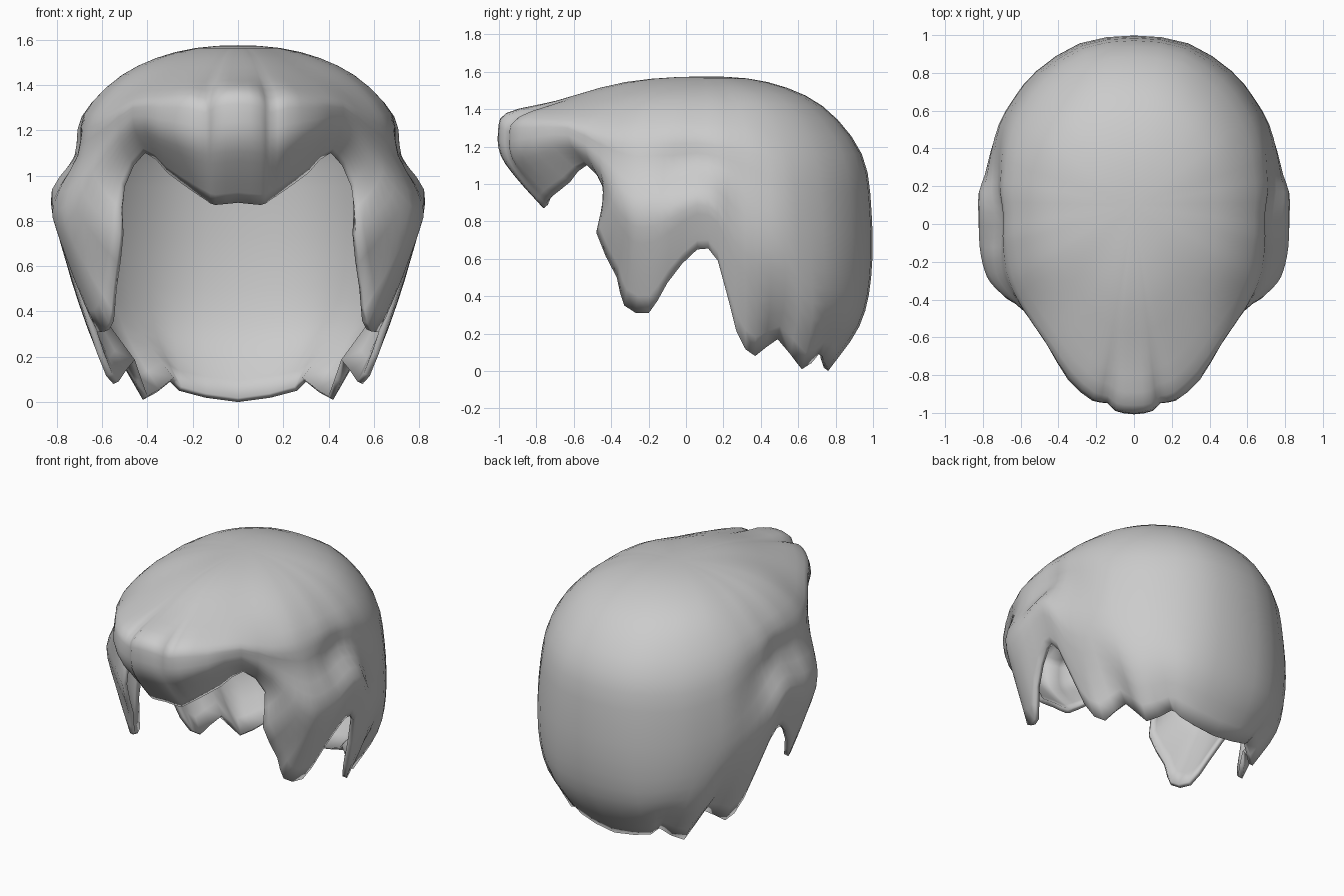
import bpy, bmesh
from mathutils import Vector as V

if "Cube" in bpy.data.objects:
    bpy.data.objects.remove(bpy.data.objects["Cube"])

CROWN = V((0, 0.1, 1.575))

# Each column of hair, front to back: shoulder, bulge, hem
FRINGE = [
    ((0.02, -0.96, 1.38), (0, -0.99, 1.15), (0, -0.77, 0.88)),
    ((0.09, -0.95, 1.37), (0.10, -0.97, 1.14), (0.10, -0.76, 0.87)),
    ((0.14, -0.91, 1.34), (0.14, -0.93, 1.13), (0.14, -0.75, 0.89)),
    ((0.21, -0.89, 1.36), (0.22, -0.92, 1.15), (0.20, -0.72, 0.93)),
    ((0.33, -0.78, 1.35), (0.35, -0.81, 1.19), (0.31, -0.62, 1.01)),
    ((0.45, -0.61, 1.34), (0.46, -0.62, 1.22), (0.41, -0.53, 1.10)),
]
FRINGE[0] = ((0, -0.96, 1.38),) + FRINGE[0][1:]
SIDEBURN = [
    ((0.57, -0.44, 1.28), (0.58, -0.46, 1.09), (0.50, -0.43, 0.95)),
    ((0.63, -0.32, 1.27), (0.69, -0.38, 0.95), (0.52, -0.48, 0.74)),
    ((0.65, -0.25, 1.27), (0.76, -0.31, 0.87), (0.55, -0.37, 0.50)),
    ((0.66, -0.20, 1.27), (0.79, -0.25, 0.85), (0.57, -0.33, 0.35)),
    ((0.67, -0.14, 1.27), (0.81, -0.17, 0.86), (0.62, -0.20, 0.31)),
    ((0.68, -0.06, 1.27), (0.82, -0.08, 0.88), (0.69, -0.10, 0.47)),
    ((0.68, 0.06, 1.27), (0.82, 0.06, 0.94), (0.75, 0.06, 0.65)),
]
BACK = [
    ((0.69, 0.17, 1.26), (0.82, 0.17, 0.90), (0.74, 0.17, 0.59)),
    ((0.68, 0.28, 1.25), (0.79, 0.26, 0.78), (0.62, 0.27, 0.21)),
    ((0.67, 0.38, 1.23), (0.76, 0.38, 0.68), (0.55, 0.37, 0.08)),
    ((0.64, 0.50, 1.20), (0.71, 0.53, 0.62), (0.48, 0.49, 0.17)),
    ((0.58, 0.62, 1.18), (0.63, 0.67, 0.55), (0.42, 0.62, 0.01)),
    ((0.47, 0.76, 1.16), (0.51, 0.81, 0.52), (0.30, 0.71, 0.09)),
    ((0.26, 0.90, 1.16), (0.29, 0.95, 0.50), (0.26, 0.74, 0.05)),
    ((0, 0.94, 1.16), (0, 0.99, 0.50), (0, 0.76, 0.0)),
]


def spline(pts, first, last, n):
    """Smooth curve through pts, n samples per span."""
    p = [first] + pts + [last]
    out = []
    for i in range(1, len(p) - 2):
        a, b, c, d = p[i - 1:i + 3]
        for k in range(n):
            t = k / n
            out.append(0.5 * (2 * b + (c - a) * t + (2 * a - 5 * b + 4 * c - d) * t * t
                              + (3 * b - a - 3 * c + d) * t ** 3))
    return out + [pts[-1]]


def strand(shoulder, bulge, hem):
    """One column from the crown over the shoulder to the hem."""
    s, b, h = V(shoulder), V(bulge), V(hem)
    over = []
    for f, z in ((0.4, 1.545), (0.75, 1.445 - 0.03 * max(0, s.y))):
        q = CROWN.lerp(s, f)
        over.append(V((q.x, q.y, z)))
    # Crease above the ears
    m = (9 * (s + b) - over[1] - h) / 16
    near = max(0, 1 - abs(s.y) / 0.5)
    m.x -= 0.075 * near
    # Fullness at the nape
    low = (10 * b + 7 * h - s) / 16
    low += V((b.x, b.y, 0)).normalized() * 0.035 * min(1, max(0, (b.y - 0.3) / 0.4))
    back = 2 * CROWN - over[0]
    back.z = over[0].z
    return spline([CROWN] + over + [s, m, b, low, h], back, 2 * h - low, 3)


def flip(p):
    return V((-p.x, p.y, p.z))


# Half of the hair shell, lofted across the columns
cols = [strand(*c) for c in FRINGE + SIDEBURN + BACK]
rows = [spline(list(r), flip(r[1]), flip(r[-2]), 2) for r in zip(*cols)]

bm = bmesh.new()
grid = [[bm.verts.new(p) for p in r] for r in rows]
for r0, r1 in zip(grid, grid[1:]):
    for j in range(len(r0) - 1):
        bm.faces.new((r0[j], r1[j], r1[j + 1], r0[j + 1]))
bmesh.ops.remove_doubles(bm, verts=bm.verts, dist=0.0005)
bmesh.ops.recalc_face_normals(bm, faces=bm.faces)
top = max(bm.faces, key=lambda f: f.calc_center_median().z)
if top.normal.z < 0:
    bmesh.ops.reverse_faces(bm, faces=bm.faces)
mesh = bpy.data.meshes.new("hair")
bm.to_mesh(mesh)
bm.free()
hair = bpy.data.objects.new("hair", mesh)
bpy.context.collection.objects.link(hair)

# Other half and a thin wall
mir = hair.modifiers.new("mirror", 'MIRROR')
mir.use_clip = True
mir.merge_threshold = 0.002
wall = hair.modifiers.new("wall", 'SOLIDIFY')
wall.thickness = 0.03
wall.offset = -1
bpy.context.view_layer.objects.active = hair
hair.select_set(True)
bpy.ops.object.shade_smooth_by_angle(angle=0.9)
